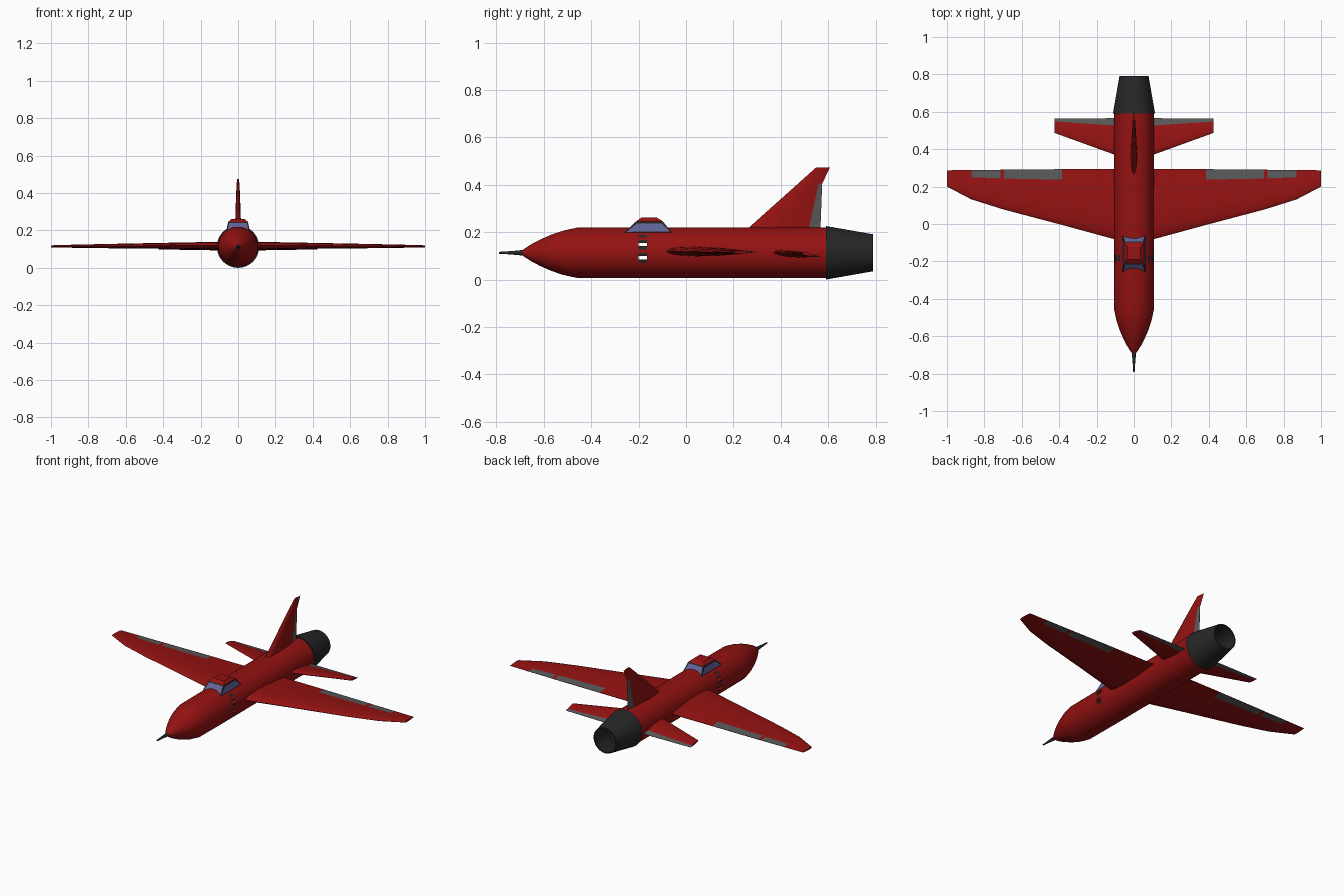
import bpy, bmesh, math

if "Cube" in bpy.data.objects:
    bpy.data.objects.remove(bpy.data.objects["Cube"])

CZ = 0.113  # height of the fuselage axis


def material(name, rgb):
    m = bpy.data.materials.new(name)
    m.diffuse_color = (*rgb, 1)
    m.use_nodes = True
    m.node_tree.nodes["Principled BSDF"].inputs["Base Color"].default_value = m.diffuse_color
    return m


RED = material("red_paint", (0.30, 0.006, 0.006))
DARK = material("dark_metal", (0.02, 0.02, 0.02))
GREY = material("control_grey", (0.10, 0.10, 0.10))
BLUE = material("window_blue", (0.12, 0.13, 0.32))


def finish(name, bm, mats, angle=35):
    me = bpy.data.meshes.new(name)
    bm.to_mesh(me)
    bm.free()
    for m in mats:
        me.materials.append(m)
    me.shade_smooth()
    me.set_sharp_from_angle(angle=math.radians(angle))
    ob = bpy.data.objects.new(name, me)
    bpy.context.scene.collection.objects.link(ob)
    return ob


def bridge(bm, rings):
    """Skin consecutive closed rings; returns faces as rows."""
    rows = []
    for a, b in zip(rings, rings[1:]):
        n = len(a)
        rows.append([bm.faces.new((a[j], a[(j + 1) % n], b[(j + 1) % n], b[j]))
                     for j in range(n)])
    bm.faces.new(rings[0])
    bm.faces.new(rings[-1])
    return rows


def lathe(profile, segs=48):
    """Revolve (y, radius) points about the fuselage axis."""
    bm = bmesh.new()
    rings = [[bm.verts.new((r * math.cos(2 * math.pi * i / segs), y,
                            CZ + r * math.sin(2 * math.pi * i / segs)))
              for i in range(segs)] for y, r in profile]
    bridge(bm, rings)
    bmesh.ops.recalc_face_normals(bm, faces=bm.faces[:])
    return bm


def foil(name, stations, place):
    """Tapered aerofoil surface; stations are
    (span, leading, hinge, trailing, offset_le, offset_te, thickness, grey_flap)."""
    fracs = (0, 0.04, 0.15, 0.4, 0.7, 1)
    halves = (0, 0.45, 0.8, 1, 0.85, 0.4, 0.06)
    bm = bmesh.new()
    rings = []
    for s, le, hinge, te, o0, o1, t, _ in stations:
        ys = [le + f * (hinge - le) for f in fracs] + [te]
        mid = [o0 + (o1 - o0) * (y - le) / (te - le) for y in ys]
        pts = [(ys[i], mid[i] + halves[i] * t / 2) for i in range(7)]
        pts += [(ys[i], mid[i] - halves[i] * t / 2) for i in range(6, 0, -1)]
        rings.append([bm.verts.new(place(s, y, o)) for y, o in pts])
    for row, st in zip(bridge(bm, rings), stations):
        if st[7]:
            for j in (5, 6, 7):
                row[j].material_index = 1
    bmesh.ops.recalc_face_normals(bm, faces=bm.faces[:])
    return finish(name, bm, [RED, GREY])


# Fuselage with a column of side slots behind the nose
bm = lathe([(-0.692, 0.010), (-0.675, 0.022), (-0.65, 0.038), (-0.615, 0.056),
            (-0.57, 0.076), (-0.52, 0.093), (-0.46, 0.106), (-0.20, 0.107),
            (-0.165, 0.107), (0.595, 0.107)])
holes = []
for f in bm.faces:
    c = f.calc_center_median()
    if -0.2 < c.y < -0.165:
        k = math.floor((math.degrees(math.atan2(c.z - CZ, abs(c.x))) + 22.5) / 7.5)
        if k in (0, 2, 4, 6, 8):
            f.material_index = 1
        elif k in (1, 5):
            holes.append(f)
bmesh.ops.delete(bm, geom=holes, context='FACES')
finish("fuselage", bm, [RED, DARK])

# Hollow exhaust nozzle and nose probe
finish("exhaust_nozzle", lathe([(0.59, 0.10), (0.59, 0.113), (0.79, 0.078),
                                (0.79, 0.071), (0.64, 0.090)]), [DARK])
finish("nose_probe", lathe([(-0.79, 0.004), (-0.74, 0.007), (-0.675, 0.013)], 12), [DARK])

# Main wings with flaps and ailerons
flat = lambda s, y, o: (s, y, o)
wing = foil("wings", [
    (0.08, -0.088, 0.230, 0.294, 0.120, 0.116, 0.042, False),
    (0.385, -0.005, 0.237, 0.293, 0.119, 0.116, 0.032, True),
    (0.695, 0.077, 0.243, 0.291, 0.117, 0.115, 0.023, False),
    (0.715, 0.083, 0.244, 0.290, 0.117, 0.115, 0.022, True),
    (0.87, 0.132, 0.250, 0.289, 0.116, 0.115, 0.017, False),
    (1.0, 0.200, 0.268, 0.287, 0.115, 0.115, 0.011, False)], flat)

# Tailplanes with elevators
tail = foil("tailplanes", [
    (0.08, 0.362, 0.525, 0.566, 0.116, 0.096, 0.028, True),
    (0.425, 0.487, 0.548, 0.563, 0.112, 0.098, 0.012, False)], flat)
for ob in (wing, tail):
    ob.modifiers.new("mirror", 'MIRROR')

# Upright fin with rudder
foil("tail_fin", [
    (0.20, 0.244, 0.515, 0.567, 0, 0, 0.034, True),
    (0.405, 0.473, 0.560, 0.575, 0, 0, 0.020, False),
    (0.474, 0.550, 0.588, 0.608, 0, 0, 0.011, False)],
    lambda s, y, o: (o, y, s))

# Cockpit canopy: red roof, dark frame, inset blue windows
bm = bmesh.new()
rings = [[bm.verts.new(p) for p in ((-w, y0, z), (w, y0, z), (w, y1, z), (-w, y1, z))]
         for z, w, y0, y1 in ((0.198, 0.063, -0.260, -0.060),
                              (0.246, 0.053, -0.210, -0.098),
                              (0.261, 0.036, -0.190, -0.122))]
windows = bridge(bm, rings)[0]
bmesh.ops.recalc_face_normals(bm, faces=bm.faces[:])
for f in windows:
    f.material_index = 2
rim = bmesh.ops.inset_individual(bm, faces=windows, thickness=0.010, depth=0)["faces"]
for f in rim:
    f.material_index = 1
finish("cockpit_canopy", bm, [RED, DARK, BLUE], 20)
